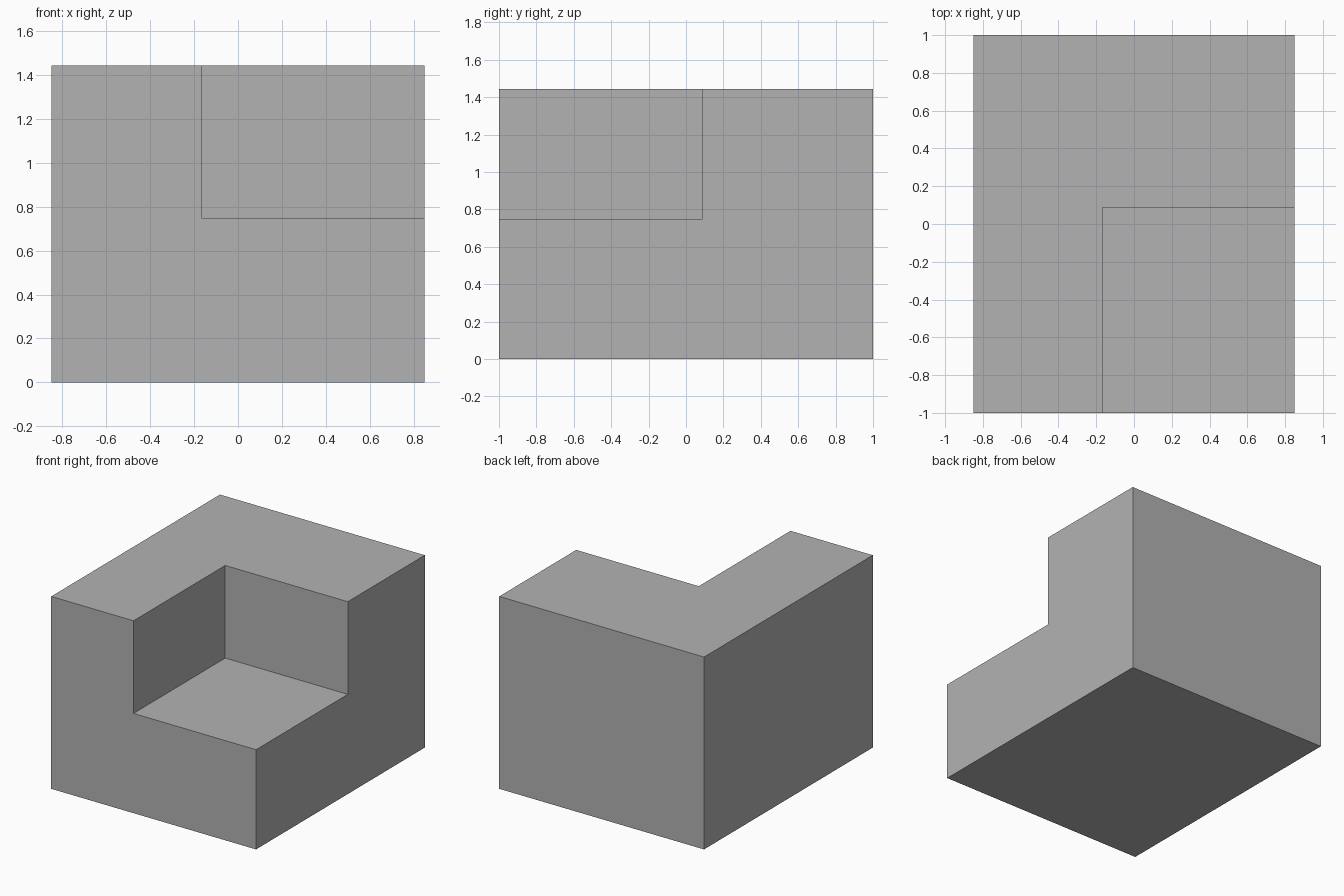
import bpy
from mathutils import Vector

if "Cube" in bpy.data.objects:
    bpy.data.objects.remove(bpy.data.objects["Cube"], do_unlink=True)

LOW, HIGH = Vector((-0.85, -1.0, 0.0)), Vector((0.85, 1.0, 1.443))
INNER_CORNER = Vector((-0.167, 0.087, 0.748))

grey = bpy.data.materials.new("plain_grey")
grey.use_nodes = True
colour = (0.448, 0.448, 0.448, 1.0)
grey.diffuse_color = colour
grey.node_tree.nodes["Principled BSDF"].inputs["Base Color"].default_value = colour


def box(name, low, high):
    """Axis-aligned box between two opposite corners."""
    bpy.ops.mesh.primitive_cube_add(size=1)
    obj = bpy.context.object
    obj.name = obj.data.name = name
    for v in obj.data.vertices:
        v.co = Vector(h if c > 0 else l for c, l, h in zip(v.co, low, high))
    obj.data.materials.append(grey)
    return obj


# Solid block
block = box("notched_block", LOW, HIGH)

# Cutter for the front left upper corner, running past the outer faces
cutter = box("notch_cutter",
             (INNER_CORNER.x, LOW.y - 0.5, INNER_CORNER.z),
             (HIGH.x + 0.5, INNER_CORNER.y, HIGH.z + 0.5))
cutter.hide_render = True

# Cut the corner notch, then discard the cutter
notch = block.modifiers.new("corner_notch", "BOOLEAN")
notch.operation = "DIFFERENCE"
notch.solver = "EXACT"
notch.object = cutter
bpy.context.view_layer.objects.active = block
bpy.ops.object.modifier_apply(modifier=notch.name)
bpy.data.objects.remove(cutter, do_unlink=True)
